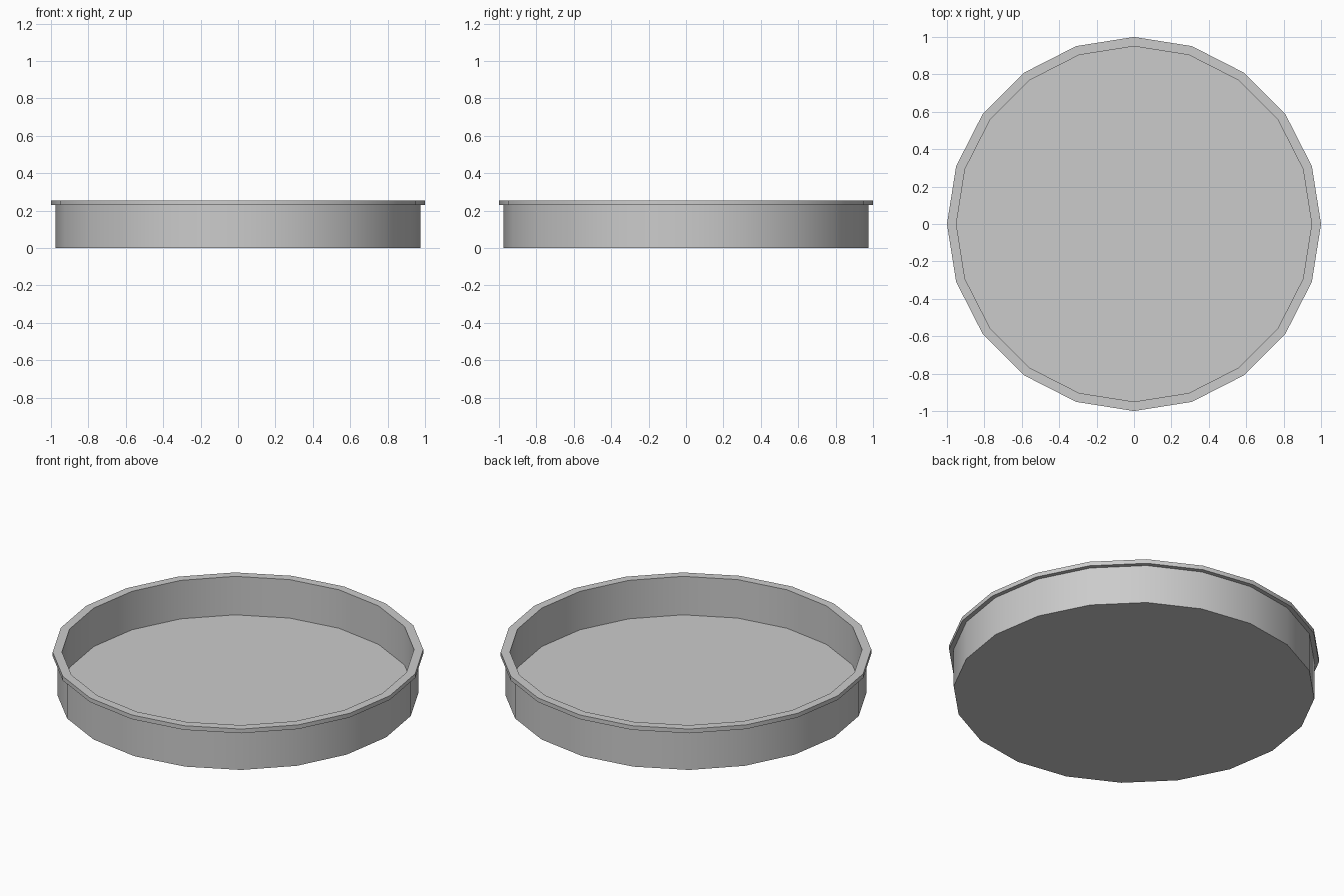
import bpy, bmesh
from math import cos, sin, tau, radians

if "Cube" in bpy.data.objects:
    bpy.data.objects.remove(bpy.data.objects["Cube"])

SIDES = 20


def lathe(name, profile):
    """Sweep an (r, z) profile around z, capping both ends with flat n-gons."""
    bm = bmesh.new()
    rings = [[bm.verts.new((r * cos(tau * i / SIDES), r * sin(tau * i / SIDES), z))
              for i in range(SIDES)] for r, z in profile]
    for a, b in zip(rings, rings[1:]):
        for i in range(SIDES):
            j = (i + 1) % SIDES
            bm.faces.new((a[i], a[j], b[j], b[i]))
    bm.faces.new(rings[0][::-1])
    bm.faces.new(rings[-1])
    mesh = bpy.data.meshes.new(name)
    bm.to_mesh(mesh)
    bm.free()
    obj = bpy.data.objects.new(name, mesh)
    bpy.context.collection.objects.link(obj)
    bpy.context.view_layer.objects.active = obj
    obj.select_set(True)
    bpy.ops.object.shade_smooth_by_angle(angle=radians(30))
    return obj


# Shallow round tray: underside, outer wall, overhanging lip, inner wall, floor
lathe("round_tray", [
    (0.975, 0.0), (0.975, 0.23),
    (1.0, 0.23), (1.0, 0.255),
    (0.95, 0.255), (0.95, 0.026),
])
